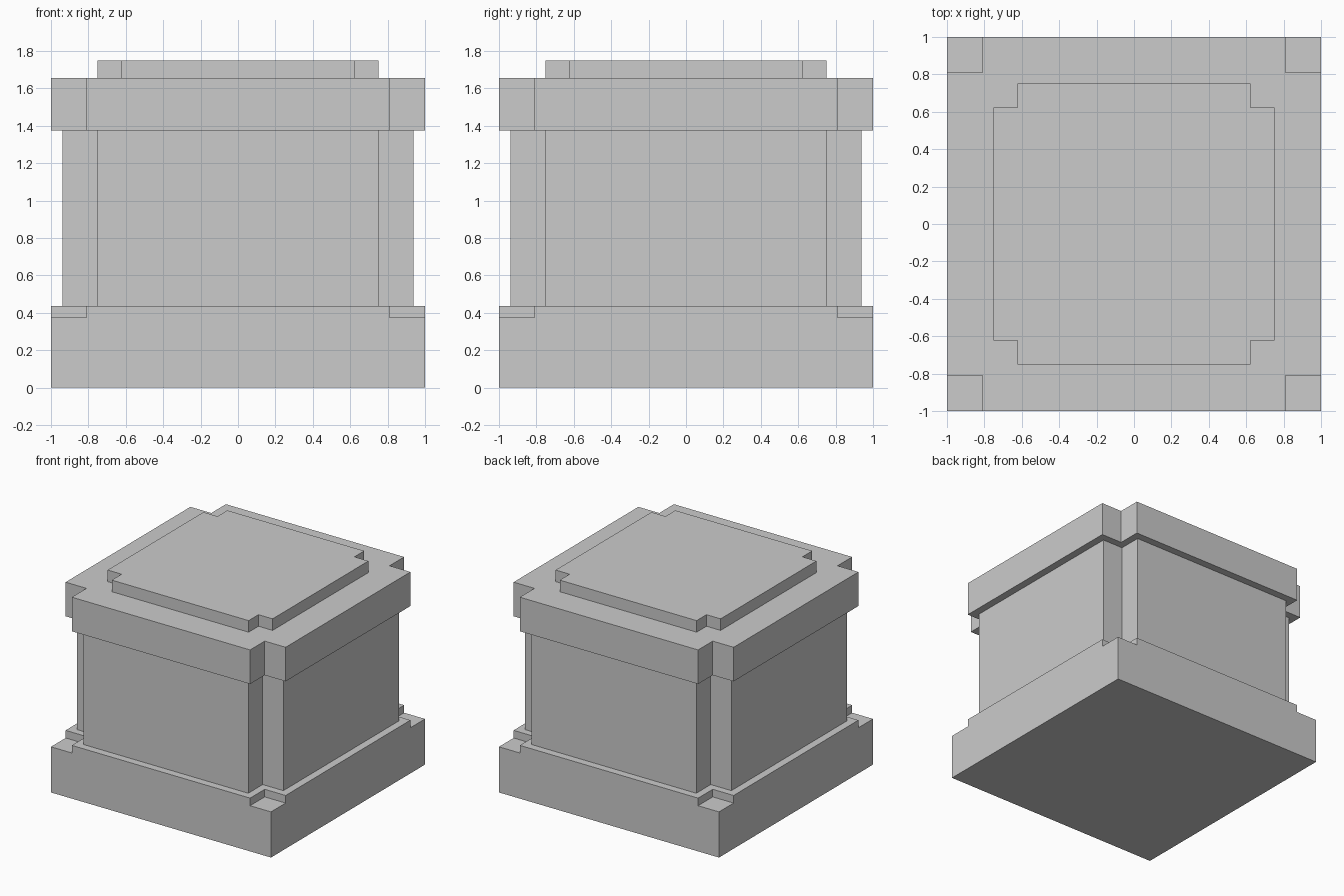
import bpy
import bmesh

if "Cube" in bpy.data.objects:
    bpy.data.objects.remove(bpy.data.objects["Cube"])


def notched_outline(outer, inner):
    """Square outline with a square notch cut from each corner (counter-clockwise)."""
    if inner >= outer:
        corner = [(outer, outer)]
    else:
        corner = [(outer, inner), (inner, inner), (inner, outer)]
    points = []
    for _ in range(4):
        points += corner
        corner = [(-y, x) for x, y in corner]  # quarter turn
    return points


def add_tier(name, outer, inner, z0, z1):
    """Extrude a notched square from z0 to z1."""
    bm = bmesh.new()
    face = bm.faces.new([bm.verts.new((x, y, z0)) for x, y in notched_outline(outer, inner)])
    result = bmesh.ops.extrude_face_region(bm, geom=[face], use_keep_orig=True)
    top = [v for v in result["geom"] if isinstance(v, bmesh.types.BMVert)]
    bmesh.ops.translate(bm, verts=top, vec=(0, 0, z1 - z0))
    bmesh.ops.recalc_face_normals(bm, faces=bm.faces)
    mesh = bpy.data.meshes.new(name)
    bm.to_mesh(mesh)
    bm.free()
    obj = bpy.data.objects.new(name, mesh)
    bpy.context.collection.objects.link(obj)
    return obj


# Stacked tiers: name, half width, notch start, bottom, top
tiers = [
    ("base_plinth", 1.0, 1.0, 0.0, 0.375),
    ("base_step", 1.0, 0.81, 0.375, 0.4375),
    ("pedestal_body", 0.9375, 0.75, 0.4375, 1.375),
    ("cap_slab", 1.0, 0.81, 1.375, 1.655),
    ("top_plate", 0.75, 0.622, 1.655, 1.75),
]
for tier in tiers:
    add_tier(*tier)
